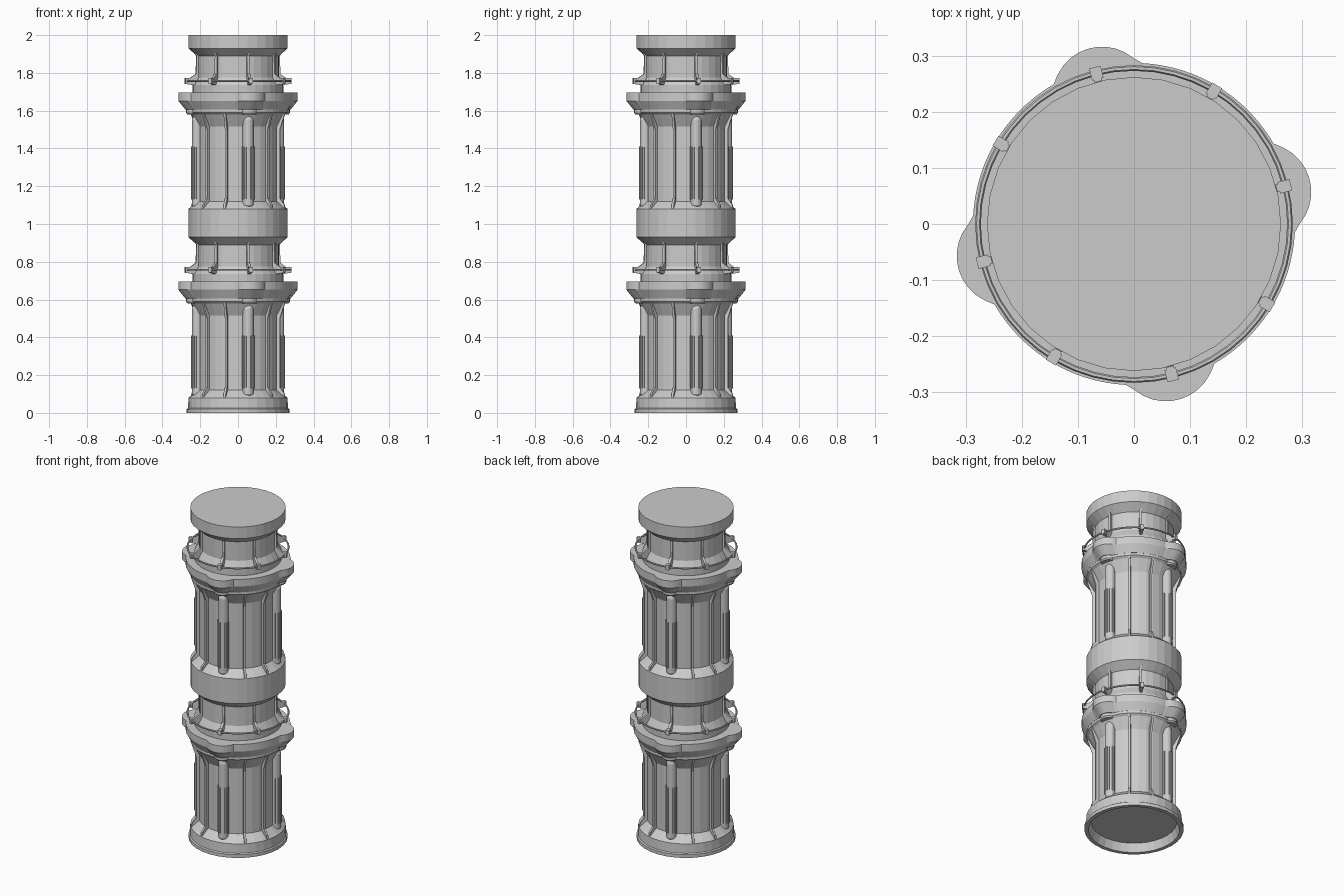
import bpy, bmesh
from math import sin, cos, pi, radians, sqrt

cube = bpy.data.objects.get("Cube")
if cube:
    bpy.data.objects.remove(cube)

SIDES = 32
PHASE = radians(14)      # bearing of the first lobe, pod and bracket
LOBE_R = 0.235           # distance of lobe centres from the axis
LEVELS = (0.0, 1.0)      # base height of each stacked module


def finish(bm, name):
    bmesh.ops.recalc_face_normals(bm, faces=bm.faces)
    mesh = bpy.data.meshes.new(name)
    bm.to_mesh(mesh)
    bm.free()
    obj = bpy.data.objects.new(name, mesh)
    bpy.context.collection.objects.link(obj)
    return obj


def loft(bm, rings):
    """Bridge rings of equal length and cap both ends."""
    rows = [[bm.verts.new(p) for p in ring] for ring in rings]
    n = len(rows[0])
    for a, b in zip(rows, rows[1:]):
        for i in range(n):
            j = (i + 1) % n
            bm.faces.new((a[i], a[j], b[j], b[i]))
    bm.faces.new(rows[0][::-1])
    bm.faces.new(rows[-1])


def lathe(bm, profile, sides, cx=0, cy=0, z0=0):
    loft(bm, [[(cx + r * cos(2 * pi * i / sides), cy + r * sin(2 * pi * i / sides), z0 + z)
               for i in range(sides)] for r, z in profile])


def fin(bm, outline, angle, width, z0=0):
    """Radial plate cut from an (r, z) outline."""
    def side(t):
        return [(r * cos(angle) - t * sin(angle), r * sin(angle) + t * cos(angle), z0 + z)
                for r, z in outline]
    loft(bm, [side(-width / 2), side(width / 2)])


def lobed_ring(z, disc_r, lobe_r, n=120):
    """Circle merged with four round lobes."""
    ring = []
    for i in range(n):
        a = 2 * pi * i / n
        d = (a - PHASE + pi / 4) % (pi / 2) - pi / 4
        r = disc_r
        inside = lobe_r ** 2 - (LOBE_R * sin(d)) ** 2
        if inside > 0:
            r = max(r, LOBE_R * cos(d) + sqrt(inside))
        ring.append((r * cos(a), r * sin(a), z))
    return ring


# Turned core: recessed foot, then the same column twice
column = [(0.262, 0.08), (0.222, 0.115), (0.215, 0.12), (0.215, 0.515), (0.25, 0.58),
          (0.262, 0.59), (0.262, 0.61), (0.24, 0.62), (0.24, 0.735), (0.218, 0.775),
          (0.218, 0.89), (0.262, 0.93)]
profile = [(0.235, 0.05), (0.25, 0), (0.272, 0), (0.272, 0.02), (0.265, 0.025)]
for z0 in LEVELS:
    profile += [(r, z + z0) for r, z in column]
profile.append((0.262, 2.0))
bm = bmesh.new()
lathe(bm, profile, SIDES)
finish(bm, "column_core")

rib_shape = [(0.2, 0.075), (0.26, 0.08), (0.255, 0.105), (0.232, 0.135), (0.232, 0.5),
             (0.259, 0.585), (0.2, 0.585)]
bracket_shape = [(0.205, 0.735), (0.24, 0.735), (0.288, 0.742), (0.288, 0.772),
                 (0.262, 0.772), (0.23, 0.795), (0.227, 0.89), (0.236, 0.905), (0.205, 0.905)]
pod_profile = [(0.02, 0.085), (0.029, 0.1), (0.029, 0.55), (0.022, 0.57), (0.022, 0.59)]

for z0, level in zip(LEVELS, ("lower", "upper")):
    # Lobed flange
    bm = bmesh.new()
    loft(bm, [lobed_ring(z0 + z, r, b) for z, r, b in
              ((0.605, 0.262, 0.05), (0.652, 0.287, 0.088), (0.695, 0.287, 0.088))])
    finish(bm, level + "_flange")

    # Long ribs between the pods
    bm = bmesh.new()
    for k in range(12):
        if k % 3:
            fin(bm, rib_shape, PHASE + k * pi / 6, 0.012, z0)
    finish(bm, level + "_ribs")

    # Upright pods with a cap under each lobe and a slatted grille
    pods, grilles = bmesh.new(), bmesh.new()
    for k in range(4):
        a = PHASE + k * pi / 2
        cx, cy = 0.222 * cos(a), 0.222 * sin(a)
        lathe(pods, pod_profile, 16, cx, cy, z0)
        lathe(pods, [(0.04, 0.58), (0.046, 0.588), (0.046, 0.61)], 20,
              LOBE_R * cos(a), LOBE_R * sin(a), z0)
        for s in range(-4, 5):
            b = a + s * pi / 9
            bar = bmesh.new()
            fin(bar, [(0.02, 0.14), (0.034, 0.13), (0.034, 0.41), (0.02, 0.4)], b, 0.006, z0)
            bmesh.ops.translate(bar, verts=bar.verts, vec=(cx, cy, 0))
            part = bpy.data.meshes.new("grille_bar")
            bar.to_mesh(part)
            bar.free()
            grilles.from_mesh(part)
            bpy.data.meshes.remove(part)
    finish(pods, level + "_pods")
    finish(grilles, level + "_grilles")

    # Neck brackets carrying a thin hoop
    bm = bmesh.new()
    for k in range(8):
        a = PHASE + k * pi / 4
        fin(bm, bracket_shape, a, 0.014, z0)
        fin(bm, [(0.266, 0.742), (0.288, 0.742), (0.288, 0.772), (0.266, 0.772)], a, 0.021, z0)
    finish(bm, level + "_brackets")
    bpy.ops.mesh.primitive_torus_add(major_radius=0.278, minor_radius=0.005,
                                     major_segments=48, minor_segments=6,
                                     location=(0, 0, z0 + 0.757))
    bpy.context.object.name = level + "_hoop"
